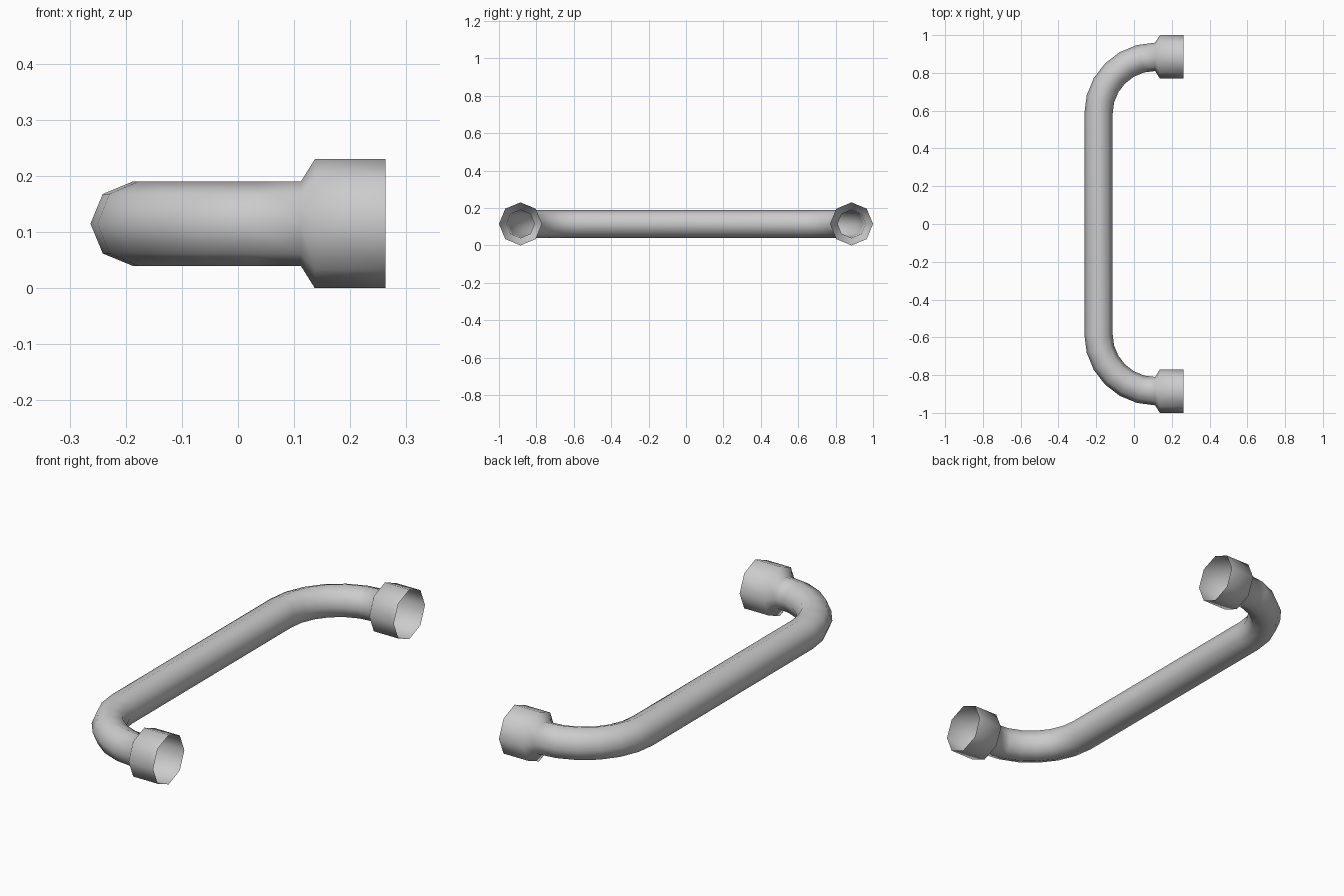
import bpy, bmesh, math
from mathutils import Vector

cube = bpy.data.objects.get("Cube")
if cube:
    bpy.data.objects.remove(cube, do_unlink=True)

SIDES, STEPS = 8, 6
HEIGHT, PIPE_R, SOCKET_R = 0.115, 0.075, 0.115
BEND_R, BEND_X, BEND_Y = 0.3, 0.112, 0.585

metal = bpy.data.materials.new("light grey metal")
metal.use_nodes = True
grey = (0.6, 0.6, 0.6, 1)
metal.diffuse_color = grey
metal.node_tree.nodes["Principled BSDF"].inputs["Base Color"].default_value = grey

# Half path: (x, y, direction angle, radius), from the straight run to the socket mouth
half = []
for i in range(STEPS + 1):
    a = math.pi / 2 * i / STEPS
    half.append((BEND_X - BEND_R * math.cos(a), BEND_Y + BEND_R * math.sin(a), a, PIPE_R))
for x in (0.137, 0.263):
    half.append((x, BEND_Y + BEND_R, math.pi / 2, SOCKET_R))

# Mirror the half path to the front end
path = [(x, -y, -a, r) for x, y, a, r in reversed(half)] + half

# Sweep an octagon with a corner at the top along the path, leaving the ends open
bm = bmesh.new()
rings = []
for x, y, a, r in path:
    outward = Vector((-math.cos(a), math.sin(a), 0))
    ring = []
    for k in range(SIDES):
        t = math.tau * k / SIDES
        offset = outward * math.cos(t) + Vector((0, 0, math.sin(t)))
        ring.append(bm.verts.new(Vector((x, y, HEIGHT)) + offset * r))
    rings.append(ring)
for low, high in zip(rings, rings[1:]):
    for k in range(SIDES):
        n = (k + 1) % SIDES
        face = bm.faces.new((low[k], low[n], high[n], high[k]))
        face.smooth = True
bm.normal_update()
# Make the faces point away from the pipe centre line
top = max(bm.faces, key=lambda f: f.calc_center_median().z)
if top.normal.z < 0:
    bmesh.ops.reverse_faces(bm, faces=bm.faces[:])

mesh = bpy.data.meshes.new("bent_pipe_with_sockets")
bm.to_mesh(mesh)
bm.free()
mesh.materials.append(metal)
pipe = bpy.data.objects.new("bent_pipe_with_sockets", mesh)
bpy.context.collection.objects.link(pipe)
